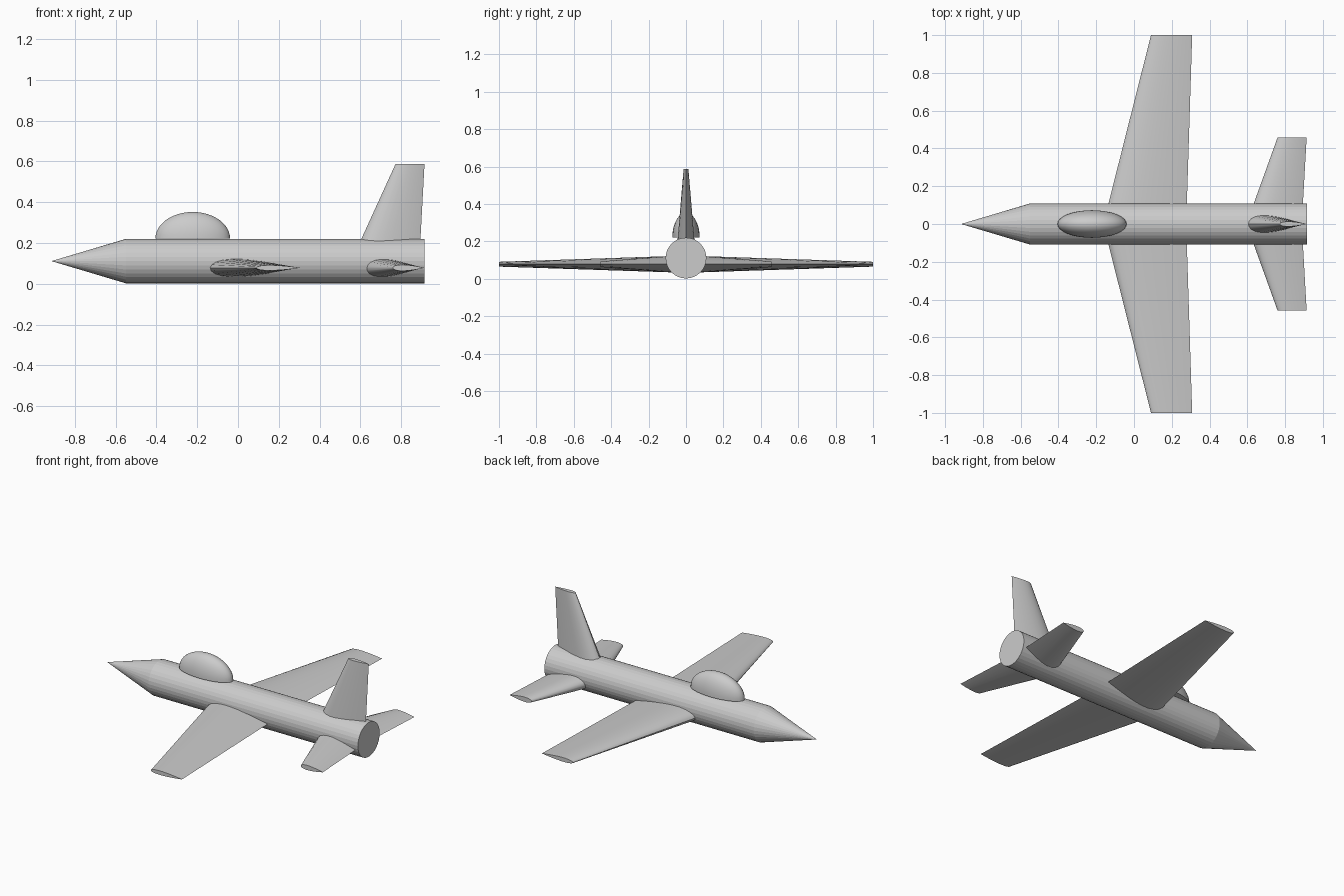
import bpy, bmesh, math
from math import pi, sin, cos, sqrt

if "Cube" in bpy.data.objects:
    bpy.data.objects.remove(bpy.data.objects["Cube"])

ZC, R, SIDES = 0.111, 0.109, 32


def make(name, bm, smooth=False):
    bmesh.ops.recalc_face_normals(bm, faces=bm.faces)
    me = bpy.data.meshes.new(name)
    bm.to_mesh(me)
    bm.free()
    ob = bpy.data.objects.new(name, me)
    bpy.context.collection.objects.link(ob)
    if smooth:
        bpy.ops.object.select_all(action='DESELECT')
        bpy.context.view_layer.objects.active = ob
        ob.select_set(True)
        bpy.ops.object.shade_smooth_by_angle(angle=math.radians(35))
    return ob


def airfoil(n=12):
    """Symmetric section: chord 0..1, half thickness peaking at 0.5."""
    def half(t):
        return 5 * (0.2969 * sqrt(t) - 0.126 * t - 0.3516 * t**2
                    + 0.2843 * t**3 - 0.1036 * t**4)
    ts = [(1 - cos(pi * i / n)) / 2 for i in range(n + 1)]
    upper = [(t, half(t)) for t in ts[:-1]] + [(1, 0)]
    return upper + [(t, -half(t)) for t in ts[-2:0:-1]]


def panel(name, root, tip, place):
    """Loft two airfoil sections; each is (span, lead x, trail x, thickness)."""
    bm = bmesh.new()
    rings = []
    for span, x0, x1, th in (root, tip):
        rings.append([bm.verts.new(place(x0 + (x1 - x0) * t, span, h * th))
                      for t, h in airfoil()])
    n = len(rings[0])
    for i in range(n):
        j = (i + 1) % n
        bm.faces.new((rings[0][i], rings[0][j], rings[1][j], rings[1][i]))
    for ring in rings:
        bm.faces.new(ring)
    return make(name, bm, True)


# Fuselage tube and pointed nose
def ring_at(bm, x):
    return [bm.verts.new((x, R * cos(2 * pi * i / SIDES), ZC + R * sin(2 * pi * i / SIDES)))
            for i in range(SIDES)]


bm = bmesh.new()
a, b = ring_at(bm, -0.55), ring_at(bm, 0.915)
for i in range(SIDES):
    j = (i + 1) % SIDES
    bm.faces.new((a[i], a[j], b[j], b[i]))
bm.faces.new(b)
bm.faces.new(a)
make("fuselage", bm)

bm = bmesh.new()
a, apex = ring_at(bm, -0.55), bm.verts.new((-0.915, 0, ZC))
for i in range(SIDES):
    bm.faces.new((a[i], a[(i + 1) % SIDES], apex))
make("nose_cone", bm)

# Canopy: upper half of an ellipsoid resting on the fuselage
bm = bmesh.new()
bmesh.ops.create_uvsphere(bm, u_segments=32, v_segments=24, radius=1)
cut = bmesh.ops.bisect_plane(bm, geom=bm.verts[:] + bm.edges[:] + bm.faces[:],
                             plane_co=(0, 0, 0), plane_no=(0, 0, 1), clear_inner=True)
bmesh.ops.holes_fill(bm, edges=[e for e in bm.edges if e.is_boundary], sides=0)
for v in bm.verts:
    v.co = (-0.222 + v.co.x * 0.183, v.co.y * 0.073, 0.222 + v.co.z * 0.13)
make("canopy", bm, True)

# Wings and tailplanes, both sides
for label, s in (("left", 1), ("right", -1)):
    def flat(x, span, h, s=s):
        return (x, s * span, 0.078 + h)
    panel(label + "_wing", (0.05, -0.15, 0.278, 0.09), (1.0, 0.09, 0.308, 0.026), flat)
    panel(label + "_tailplane", (0.05, 0.613, 0.891, 0.092), (0.458, 0.76, 0.914, 0.03), flat)

# Upright tail fin
panel("tail_fin", (0.2, 0.596, 0.894, 0.092), (0.588, 0.773, 0.915, 0.026),
      lambda x, span, h: (x, h, span))
